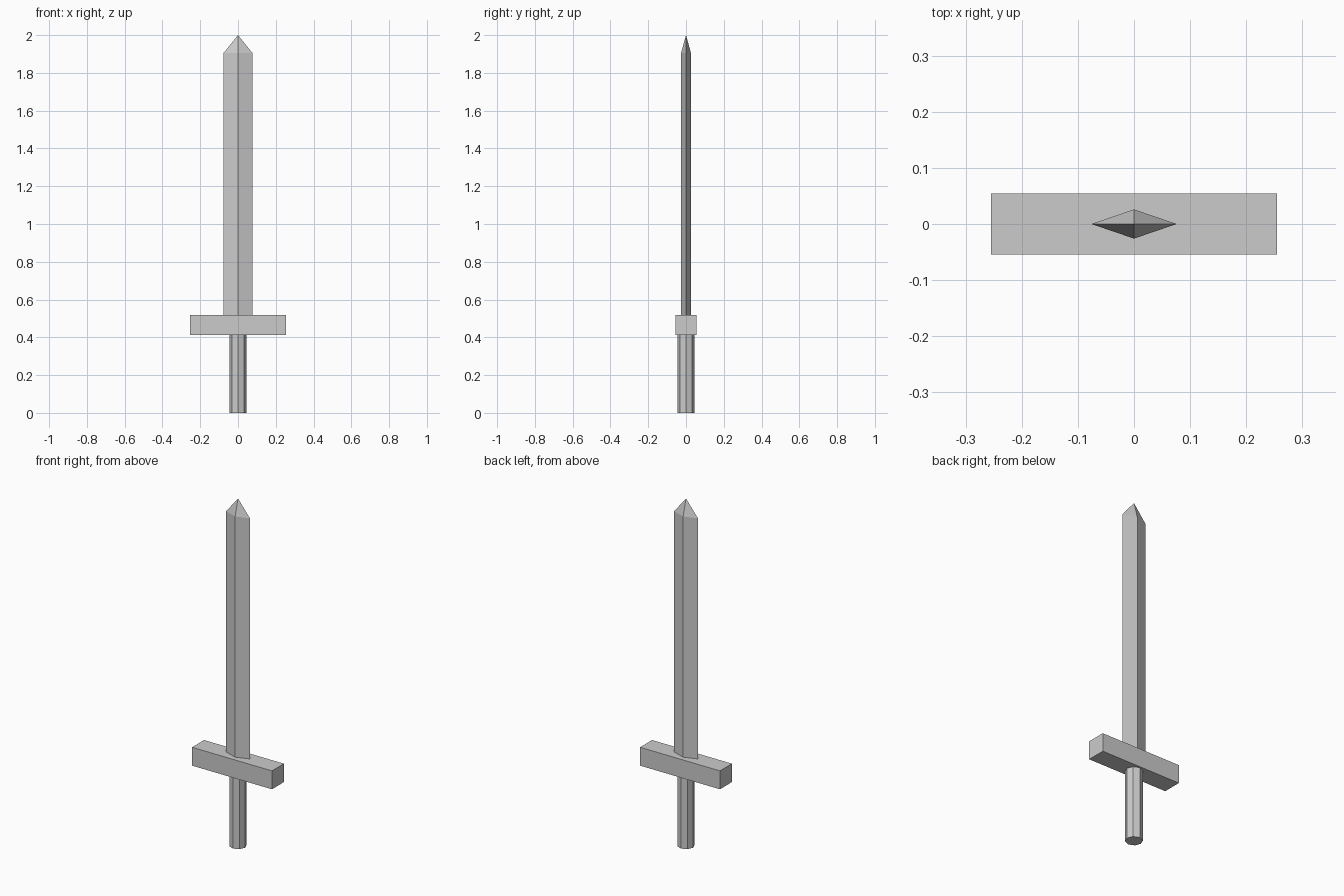
import bpy, bmesh
from math import cos, sin, tau

if "Cube" in bpy.data.objects:
    bpy.data.objects.remove(bpy.data.objects["Cube"])


def prism(name, outline, z0, z1, tip=None):
    """Extrude an xy outline from z0 to z1, capped flat or drawn to a tip."""
    bm = bmesh.new()
    low = [bm.verts.new((x, y, z0)) for x, y in outline]
    high = [bm.verts.new((x, y, z1)) for x, y in outline]
    bm.faces.new(low[::-1])
    apex = None
    if tip is None:
        bm.faces.new(high)
    else:
        apex = bm.verts.new((0, 0, tip))
    n = len(outline)
    for i in range(n):
        j = (i + 1) % n
        bm.faces.new((low[i], low[j], high[j], high[i]))
        if apex:
            bm.faces.new((high[i], high[j], apex))
    mesh = bpy.data.meshes.new(name)
    bm.to_mesh(mesh)
    bm.free()
    obj = bpy.data.objects.new(name, mesh)
    bpy.context.collection.objects.link(obj)
    return obj


def ring(rx, ry, sides):
    return [(rx * cos(tau * i / sides), ry * sin(tau * i / sides)) for i in range(sides)]


GUARD_LOW, GUARD_HIGH = 0.413, 0.519
GX, GY = 0.2545, 0.0545

# Octagonal grip
prism("grip", ring(0.046, 0.046, 8), 0, GUARD_LOW)

# Rectangular crossguard
prism("crossguard", [(-GX, -GY), (GX, -GY), (GX, GY), (-GX, GY)], GUARD_LOW, GUARD_HIGH)

# Diamond-section blade with a pyramid point
prism("blade", ring(0.076, 0.026, 4), GUARD_HIGH, 1.906, tip=2.0)
